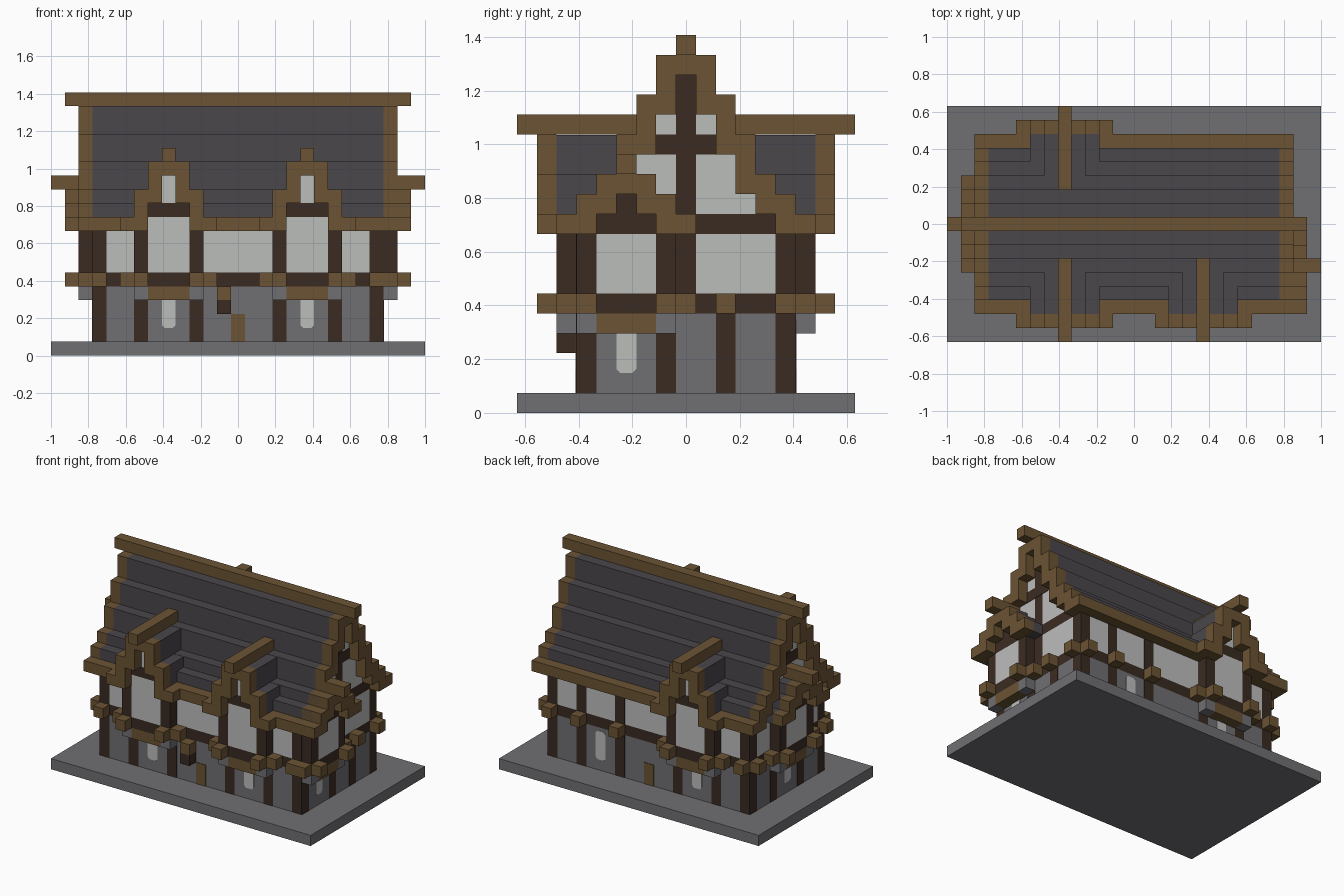
import bpy, bmesh

cube = bpy.data.objects.get("Cube")
if cube:
    bpy.data.objects.remove(cube)

U = 2 / 27          # one block


def material(name, rgb):
    m = bpy.data.materials.new(name)
    m.use_nodes = True
    m.diffuse_color = (*rgb, 1)
    m.node_tree.nodes["Principled BSDF"].inputs["Base Color"].default_value = (*rgb, 1)
    return m


STONE = material("grey stone", (0.162, 0.156, 0.168))
PLASTER = material("pale plaster", (0.5, 0.51, 0.5))
TIMBER = material("dark timber", (0.042, 0.024, 0.016))
WOOD = material("brown wood", (0.147, 0.087, 0.034))
SLATE = material("dark slate", (0.07, 0.063, 0.07))

# Each side maps (along the wall, outward) to the ground plane
SIDES = {
    "front": lambda u, v: (u, -v),
    "back": lambda u, v: (u, v),
    "right": lambda u, v: (v, u),
    "left": lambda u, v: (-v, u),
}
parts = {}


def mesh_for(name, mat):
    return parts.setdefault(name, (bmesh.new(), mat))[0]


def prism(name, mat, side, outline, v0, v1):
    """Extrude an outline of (along, height) points outward from v0 to v1."""
    bm = mesh_for(name, mat)
    rings = [[bm.verts.new((*SIDES[side](u, v), z)) for u, z in outline] for v in (v0, v1)]
    bm.faces.new(rings[0])
    bm.faces.new(rings[1][::-1])
    for i in range(len(outline)):
        k = i - 1
        bm.faces.new((rings[0][k], rings[0][i], rings[1][i], rings[1][k]))


def block(name, mat, side, u0, u1, v0, v1, z0, z1):
    prism(name, mat, side, [(u0, z0), (u1, z0), (u1, z1), (u0, z1)], v0, v1)


def column(name, mat, side, u, v0, v1, z0, z1):
    block(name, mat, side, u - .5, u + .5, v0, v1, z0, z1)


def window(side, wall, u):
    w, c, lo, hi = .5, .2, 2, 4.7
    outline = [(u - w, lo + c), (u - w + c, lo), (u + w - c, lo), (u + w, lo + c),
               (u + w, hi - c), (u + w - c, hi), (u - w + c, hi), (u - w, hi - c)]
    prism("arched_windows", PLASTER, side, outline, wall - .1, wall + .05)


def wall_post(side, wall, u, z0, z1):
    column("wall_posts", TIMBER, side, u, wall - .5, wall + .03, z0, z1)


def joist_end(side, u, v):
    column("joist_ends", WOOD, side, u, v, v + 1, 5, 6)


def bay(side, wall, c, tall):
    """Jettied bay with its own stepped gable."""
    out = wall + 1
    for s in (-2, 2):
        column("bay_posts", TIMBER, side, c + s, wall, out, 5, 9)
        column("corbels", STONE, side, c + s, wall, out, 4, 5)
        wall_post(side, wall, c + s, 1, 4)
        joist_end(side, c + s, out)
        joist_end(side, c + s * 1.5, wall)
    block("bay_boards", WOOD, side, c - 1.5, c + 1.5, wall, out, 4, 5)
    block("bay_beams", TIMBER, side, c - 1.5, c + 1.5, wall, out, 5, 6)
    head = 10 if tall else 9
    block("bay_panels", PLASTER, side, c - 1.5, c + 1.5, wall, out, 6, head)
    block("bay_heads", TIMBER, side, c - 1.5, c + 1.5, wall, out, head, head + 1)
    if tall:
        column("gable_lights", PLASTER, side, c, wall, out, 11, 13)
        steps = [(13, 15), (11, 14), (9, 12), (9, 10)]
        inner = [3.5, 3.5, 4.5]
        column("bay_ridges", WOOD, side, c, 2.5, 8.5, 14, 15)
    else:
        column("gable_posts", TIMBER, side, c, wall, out, 10, 11)
        steps = [(11, 13), (10, 12), (9, 11), (9, 10)]
        inner = [wall] * 4
        column("bay_ridges", WOOD, side, c, wall, wall + 3, 12, 13)
    for k, (lo, hi) in enumerate(steps):
        for s in ((-1, 1) if k else (1,)):
            column("bay_rakes", WOOD, side, c + s * k, out, out + 1, lo, hi)
            if k < len(inner):
                top = hi - 1 if k == 0 else hi
                column("bay_roofs", SLATE, side, c + s * k, inner[k], out, lo, top - .02)
    window(side, wall, c)


# Ground slab, stone storey, floor beam and plastered storey
block("ground_slab", STONE, "back", -13.5, 13.5, -8.5, 8.5, 0, 1)
block("stone_storey", STONE, "back", -10.5, 10.5, -5.5, 5.5, 1, 5)
block("floor_beam", TIMBER, "back", -10.5, 10.5, -5.5, 5.5, 5, 6)
block("plaster_storey", PLASTER, "back", -10.5, 10.5, -5.5, 5.5, 6, 9)
block("wall_plate", TIMBER, "back", -10.5, 10.5, -4.5, 4.5, 9, 10)

# Main roof: stepped slate courses, end rakes and gable infill
courses = [(15, 18), (13, 16), (11, 14), (10, 12), (9, 11)]
for side in ("front", "back"):
    for j, (lo, hi) in enumerate(courses):
        v0, v1 = j + .5, j + 1.5
        block("main_roof", SLATE, side, -10.5, 10.5, v0, v1, lo, hi)
        for e in (-11.5, 10.5):
            block("main_rakes", WOOD, side, e, e + 1, v0, v1, lo, hi)
        if lo > 10:
            block("gable_panels", PLASTER, side, -10.5, 10.5, v0, v1, 10, lo)
for side in ("left", "right"):
    column("king_posts", TIMBER, side, 0, 0, 10.5, 10, 17)
    column("gable_peaks", WOOD, side, 0, 0, 11.5, 17, 18)
    block("gable_ties", TIMBER, side, -1.5, 1.5, 9.5, 10.53, 13, 14)
block("main_ridge", WOOD, "back", -12.5, 12.5, -.5, .5, 18, 19)

# Eaves, broken where bays pass through
eaves = {"front": [(-11.5, -7.5), (-2.5, 2.5), (7.5, 11.5)],
         "back": [(-11.5, -7.5), (-2.5, 11.5)]}
for side, runs in eaves.items():
    for a, b in runs:
        block("eaves", WOOD, side, a, b, 5.5, 6.5, 9, 10)

# Bays
bay("front", 5.5, -5, True)
bay("front", 5.5, 5, True)
bay("back", 5.5, -5, True)
bay("right", 10.5, -3, False)
bay("left", 10.5, 0, False)

# Posts and joist ends on the long walls
for side in ("front", "back"):
    for u in (-10, 10):
        wall_post(side, 5.5, u, 1, 5)
        wall_post(side, 5.5, u, 6, 9)
        joist_end(side, u, 5.5)
    column("doors", WOOD, side, 0, 5, 5.55, 1, 3)
for u in (3, 7):
    wall_post("back", 5.5, u, 1, 5)
    wall_post("back", 5.5, u, 6, 9)
    joist_end("back", u, 5.5)
window("back", 5.5, 5)

# Posts and joist ends on the end walls
for side, u in (("right", 5), ("left", 5), ("left", -5)):
    wall_post(side, 10.5, u, 1, 5)
    wall_post(side, 10.5, u, 6, 9)
    joist_end(side, u, 10.5)
wall_post("right", 10.5, 2, 1, 5)
wall_post("right", 10.5, 0, 6, 9)
joist_end("right", 2, 10.5)

# Hanging lantern beside the front door
column("lantern_bracket", WOOD, "front", -1, 5.5, 6.5, 4, 5)
column("lantern", TIMBER, "front", -1, 5.5, 6.5, 3, 4)

# Turn the collected parts into objects
for name, (bm, mat) in parts.items():
    bmesh.ops.scale(bm, vec=(U, U, U), verts=bm.verts)
    bmesh.ops.recalc_face_normals(bm, faces=bm.faces)
    mesh = bpy.data.meshes.new(name)
    bm.to_mesh(mesh)
    bm.free()
    mesh.materials.append(mat)
    bpy.context.collection.objects.link(bpy.data.objects.new(name, mesh))
